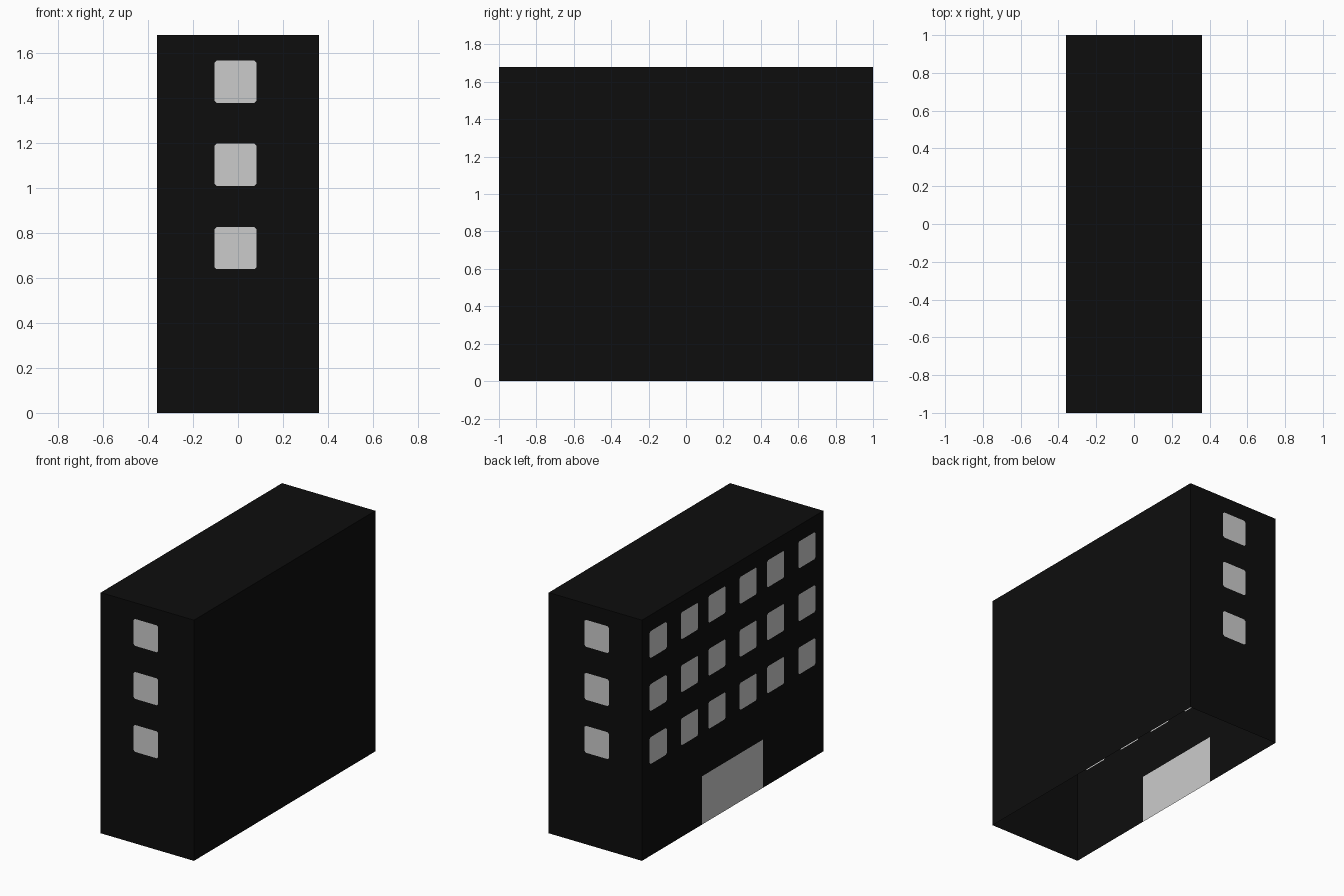
import bpy
import bmesh
from mathutils import Matrix, Vector

cube = bpy.data.objects.get("Cube")
if cube:
    bpy.data.objects.remove(cube, do_unlink=True)

WIDTH, DEPTH, HEIGHT = 0.72, 2.0, 1.68
HALF = 0.094                                  # half the size of a window
ROWS = (0.733, 1.103, 1.473)                  # window centre heights
SIDE = [s * y for y in (0.172, 0.475, 0.82) for s in (-1, 1)]
END_X = -0.011                                # window centre on the end walls
DOOR_HALF, DOOR_TOP = 0.337, 0.337
WALL, PANE, DOOR = range(3)


def make_material(name, value):
    mat = bpy.data.materials.new(name)
    mat.use_nodes = True
    colour = (value, value, value, 1)
    mat.diffuse_color = colour
    mat.node_tree.nodes["Principled BSDF"].inputs["Base Color"].default_value = colour
    return mat


def near(value, centres):
    return any(abs(value - c) < HALF for c in centres)


def part_of(face):
    """Tell which part of the building a face belongs to."""
    c, n = face.calc_center_median(), face.normal
    if abs(n.y) > 0.9 and near(c.x, [END_X]) and near(c.z, ROWS):
        return PANE
    if n.x < -0.9:
        if near(c.y, SIDE) and near(c.z, ROWS):
            return PANE
        if abs(c.y) < DOOR_HALF and c.z < DOOR_TOP:
            return DOOR
    return WALL


# Block with an open bottom
bm = bmesh.new()
size = Matrix.Diagonal((WIDTH, DEPTH, HEIGHT, 1))
bmesh.ops.create_cube(bm, size=1, matrix=Matrix.Translation((0, 0, HEIGHT / 2)) @ size)
bmesh.ops.delete(bm, geom=[f for f in bm.faces if f.normal.z < -0.9], context="FACES")

# Cut the outlines of the windows and the door into the walls
cuts = [(2, DOOR_TOP), (1, -DOOR_HALF), (1, DOOR_HALF)]
for axis, centres in ((0, [END_X]), (1, SIDE), (2, ROWS)):
    cuts += [(axis, c + s * HALF) for c in centres for s in (-1, 1)]
for axis, offset in cuts:
    normal = Vector((0, 0, 0))
    normal[axis] = 1
    bmesh.ops.bisect_plane(bm, geom=bm.verts[:] + bm.edges[:] + bm.faces[:],
                           plane_co=normal * offset, plane_no=normal)
bm.normal_update()
for face in bm.faces:
    face.material_index = part_of(face)

# Merge each pane into one face, then clip its four corners
for part in (PANE, DOOR):
    bmesh.ops.dissolve_limit(
        bm, angle_limit=0.01, delimit={"MATERIAL"},
        verts=[v for v in bm.verts if all(f.material_index == part for f in v.link_faces)],
        edges=[e for e in bm.edges if all(f.material_index == part for f in e.link_faces)])
corners = [v for v in bm.verts
           if sum(f.material_index == PANE for f in v.link_faces) == 1
           and len(v.link_edges) == 4]
bmesh.ops.bevel(bm, geom=corners, offset=0.01, segments=1, affect="VERTICES",
                profile=0.5, material=WALL)

mesh = bpy.data.meshes.new("building_shell")
bm.to_mesh(mesh)
bm.free()
for mat in (make_material("black_wall", 0.004), make_material("window_grey", 0.6),
            make_material("door_grey", 0.6)):
    mesh.materials.append(mat)
building = bpy.data.objects.new("building_shell", mesh)
bpy.context.collection.objects.link(building)
